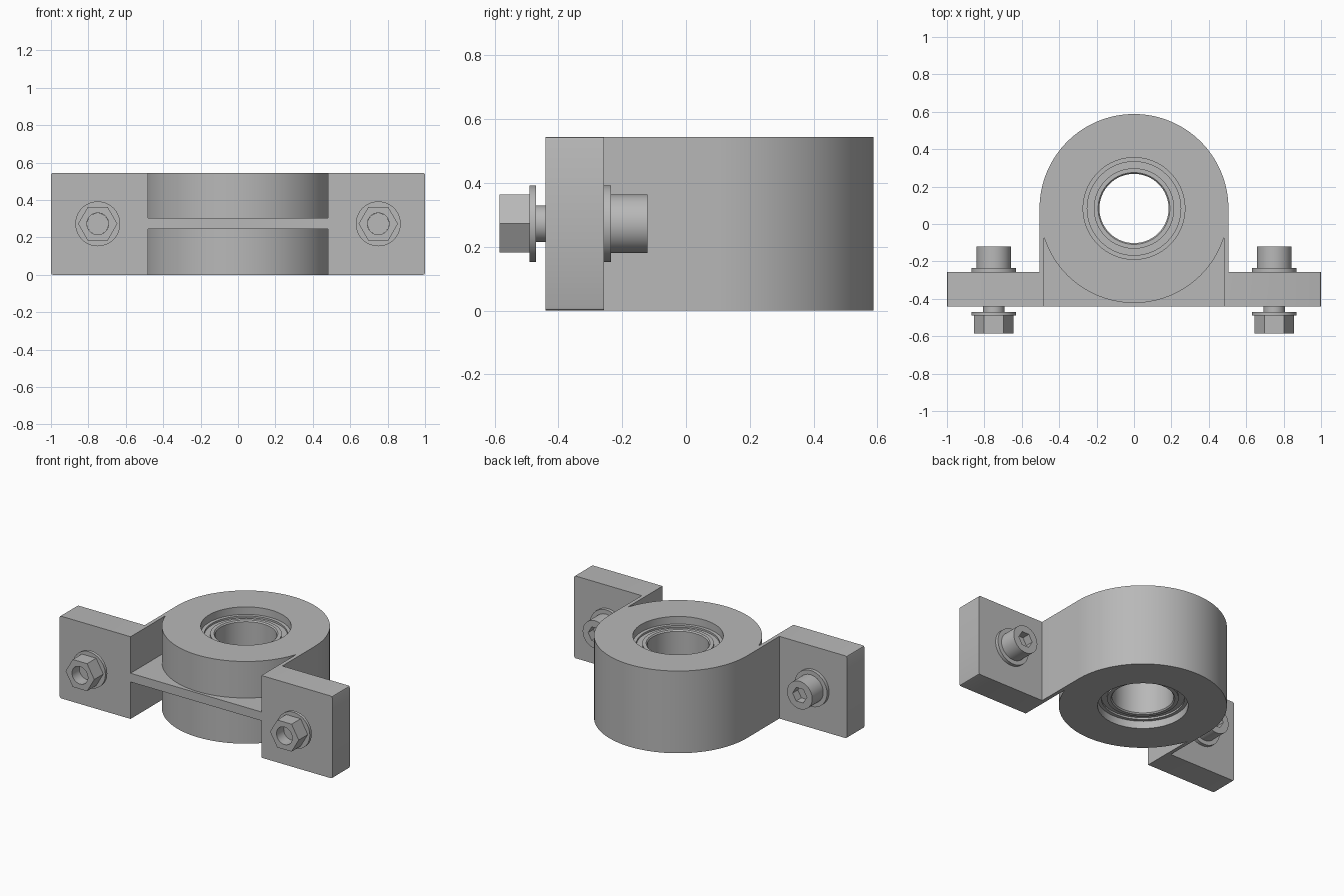
import bpy, bmesh
from math import sin, cos, pi, radians, acos

cube = bpy.data.objects.get("Cube")
if cube:
    bpy.data.objects.remove(cube, do_unlink=True)

steel = bpy.data.materials.new("grey steel")
steel.use_nodes = True
GREY = (0.48, 0.48, 0.48, 1)
steel.diffuse_color = GREY
steel.node_tree.nodes["Principled BSDF"].inputs["Base Color"].default_value = GREY

H, R, CY = 0.545, 0.505, 0.083          # height, ring radius, ring centre
MID = H / 2
BACK, FRONT = -0.257, -0.44             # flange faces
SLOT = 0.48                             # half width between flange walls


def add(name, bm):
    bmesh.ops.recalc_face_normals(bm, faces=bm.faces)
    mesh = bpy.data.meshes.new(name)
    bm.to_mesh(mesh)
    bm.free()
    obj = bpy.data.objects.new(name, mesh)
    mesh.materials.append(steel)
    bpy.context.collection.objects.link(obj)
    return obj


def arc(r, a0, a1, n, cx=0, cy=0):
    return [(cx + r * cos(a0 + (a1 - a0) * i / n), cy + r * sin(a0 + (a1 - a0) * i / n))
            for i in range(n + 1)]


def circle(r, n, cx=0, cy=0):
    return arc(r, 0, 2 * pi, n, cx, cy)[:-1]


def prism(name, pts, lo, hi, along_y=False):
    """Extrude an outline from lo to hi, along z or y."""
    bm = bmesh.new()
    rings = [[bm.verts.new((u, w, v) if along_y else (u, v, w)) for u, v in pts]
             for w in (lo, hi)]
    for ring in rings:
        bm.faces.new(ring)
    for i in range(len(pts)):
        j = (i + 1) % len(pts)
        bm.faces.new((rings[0][i], rings[0][j], rings[1][j], rings[1][i]))
    return add(name, bm)


def lathe(name, profile, cy, n=96):
    """Revolve a closed (radius, z) profile around a vertical axis."""
    bm = bmesh.new()
    rings = [[bm.verts.new((r * cos(2 * pi * k / n), cy + r * sin(2 * pi * k / n), z))
              for r, z in profile] for k in range(n)]
    m = len(profile)
    for k in range(n):
        a, b = rings[k], rings[(k + 1) % n]
        for i in range(m):
            j = (i + 1) % m
            bm.faces.new((a[i], a[j], b[j], b[i]))
    return add(name, bm)


def cut(obj, cutter):
    cutter.hide_render = True
    mod = obj.modifiers.new("cut", "BOOLEAN")
    mod.operation, mod.solver, mod.object = "DIFFERENCE", "EXACT", cutter
    bpy.context.view_layer.objects.active = obj
    bpy.ops.object.modifier_apply(modifier=mod.name)
    bpy.data.objects.remove(cutter, do_unlink=True)


def smooth(obj):
    bpy.ops.object.select_all(action="DESELECT")
    obj.select_set(True)
    bpy.context.view_layer.objects.active = obj
    bpy.ops.object.shade_smooth_by_angle(angle=radians(30))


# Housing: round back, straight sides and two flanges
outline = arc(R, 0, pi, 64, 0, CY) + [(-R, BACK), (-1, BACK), (-1, FRONT),
                                      (1, FRONT), (1, BACK), (R, BACK)]
housing = prism("housing", outline, 0, H)
bm = bmesh.new()
bm.from_mesh(housing.data)
ends = [e for e in bm.edges
        if all(abs(v.co.x) > 0.99 for v in e.verts)
        and abs(e.verts[0].co.y - e.verts[1].co.y) > 0.1]
bmesh.ops.bevel(bm, geom=ends, offset=0.01, segments=2, profile=0.5, affect="EDGES")
bm.to_mesh(housing.data)
bm.free()

# Pockets in front of the ring, leaving a thin web between them
a = acos(SLOT / R)
pocket = arc(R, -pi + a, -a, 64, 0, CY) + [(SLOT, FRONT - 0.1), (-SLOT, FRONT - 0.1)]
cut(housing, prism("lower_pocket", pocket, -0.1, 0.245))
cut(housing, prism("upper_pocket", pocket, 0.303, H + 0.1))
cut(housing, prism("bore", circle(0.272, 96, 0, CY), -0.1, H + 0.1))
smooth(housing)

# Bearing sunk into the bore, with a shallow shield between its races
top_half = [(0.273, 0.495), (0.25, 0.495), (0.25, 0.483), (0.215, 0.483),
            (0.215, 0.495), (0.192, 0.495), (0.185, 0.487)]
bearing = lathe("bearing", top_half + [(r, H - z) for r, z in reversed(top_half)], CY)
smooth(bearing)

# Bolts, washers and nuts through the flanges
for side, x in (("left", 0.75), ("right", -0.75)):
    def disc(part, r, lo, hi, n=48):
        return prism(f"{side}_{part}", circle(r, n, x, MID), lo, hi, True)

    head = disc("bolt_head", 0.092, -0.235, -0.12)
    cut(head, disc("socket", 0.052, -0.175, -0.05, 6))
    nut = disc("nut", 0.105, -0.585, -0.49, 6)
    cut(nut, disc("nut_hole", 0.058, -0.7, -0.4))
    for part in (head, nut,
                 disc("bolt_shank", 0.0575, -0.51, -0.2),
                 disc("rear_washer", 0.12, BACK, -0.235),
                 disc("front_washer", 0.12, -0.49, -0.47)):
        smooth(part)
